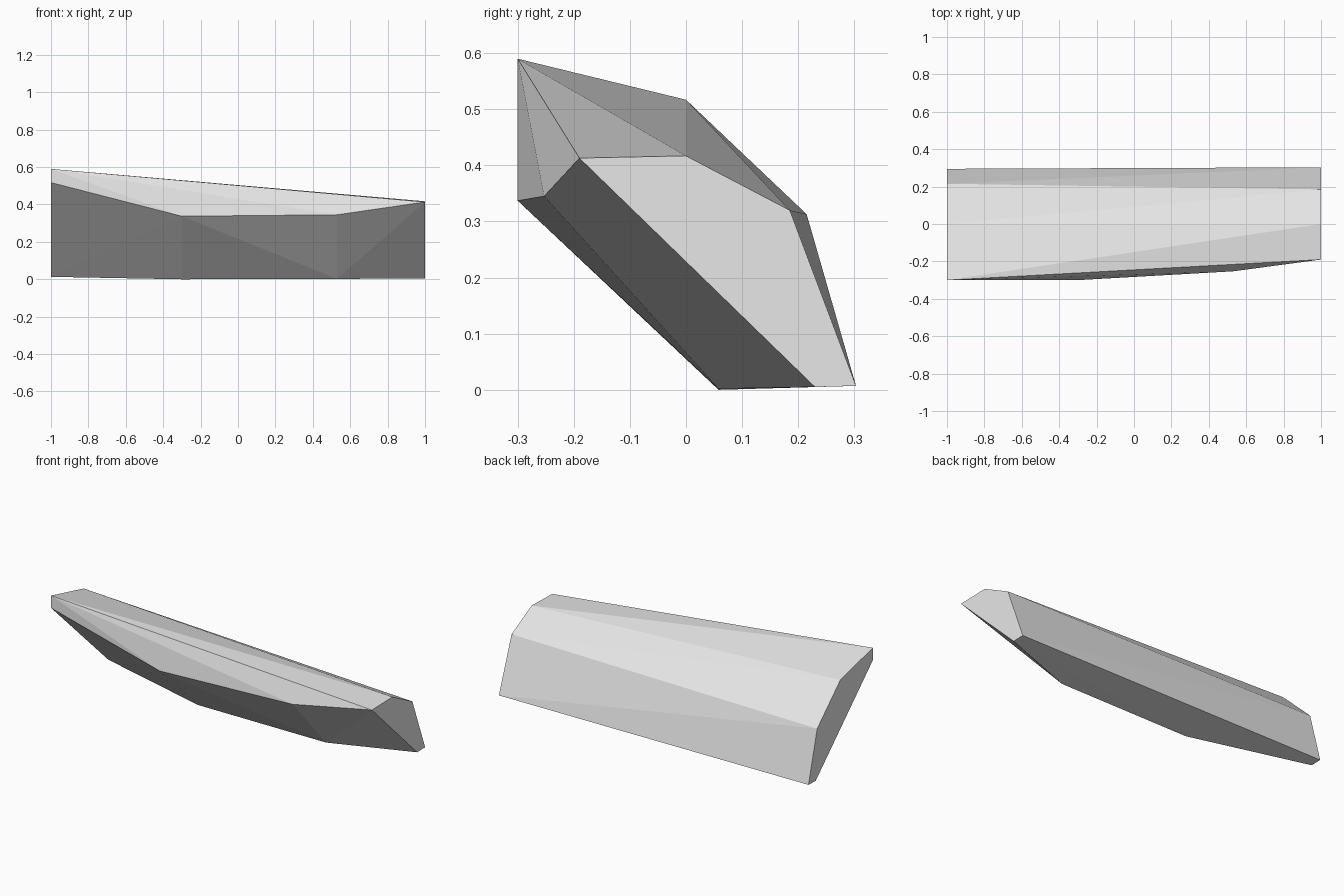
import bpy, bmesh

if "Cube" in bpy.data.objects:
    bpy.data.objects.remove(bpy.data.objects["Cube"])

# Corner points of the faceted stone slab
left_end = [(-0.30, 0.59), (-0.30, 0.517), (0.228, 0.013),
            (0.295, 0.015), (0.215, 0.313), (0.0, 0.517)]
right_end = [(-0.19, 0.413), (0.23, 0.005), (0.303, 0.007),
             (0.185, 0.32), (0.0, 0.417)]
belly = [(-0.30, -0.30, 0.337), (0.53, -0.253, 0.345),
         (-0.30, 0.058, 0.0), (0.53, 0.058, 0.002)]

points = [(-1, y, z) for y, z in left_end]
points += [(1, y, z) for y, z in right_end]
points += belly

# Wrap the corners in flat facets
bm = bmesh.new()
for p in points:
    bm.verts.new(p)
bmesh.ops.convex_hull(bm, input=bm.verts[:])
bmesh.ops.dissolve_limit(bm, angle_limit=0.003, verts=bm.verts[:], edges=bm.edges[:])
bmesh.ops.recalc_face_normals(bm, faces=bm.faces[:])
mesh = bpy.data.meshes.new("stone_slab")
bm.to_mesh(mesh)
bm.free()

# Plain grey stone
stone = bpy.data.materials.new("stone_grey")
stone.diffuse_color = (0.8, 0.8, 0.8, 1)
stone.use_nodes = True
stone.node_tree.nodes["Principled BSDF"].inputs["Base Color"].default_value = stone.diffuse_color
mesh.materials.append(stone)

slab = bpy.data.objects.new("stone_slab", mesh)
bpy.context.collection.objects.link(slab)
